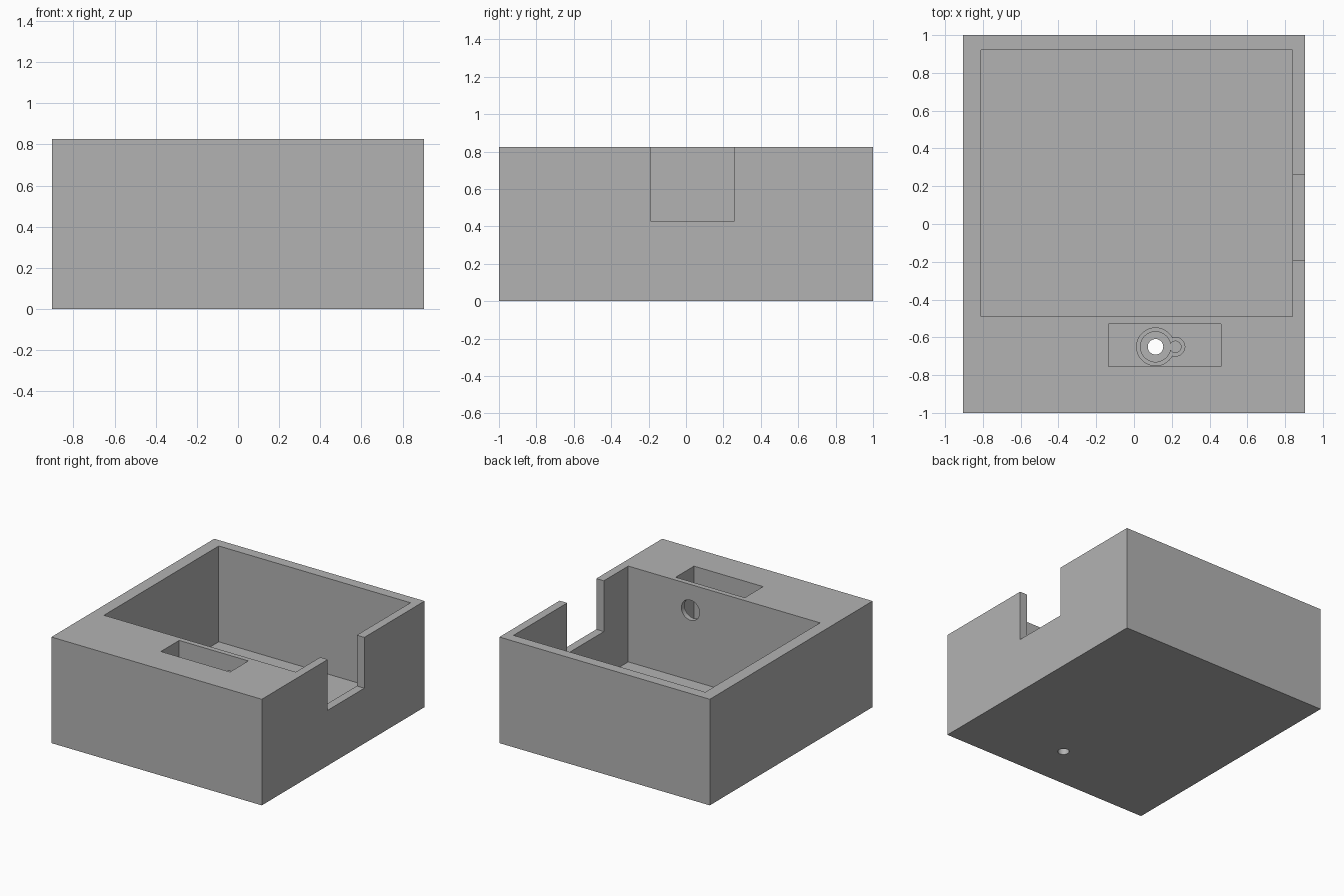
import bpy
import bmesh
import math

cube = bpy.data.objects.get("Cube")
if cube:
    bpy.data.objects.remove(cube, do_unlink=True)

TOP = 0.825
OVER = TOP + 0.1

grey = bpy.data.materials.new("matte grey")
grey.use_nodes = True
colour = (0.45, 0.45, 0.45, 1)
grey.diffuse_color = colour
grey.node_tree.nodes["Principled BSDF"].inputs["Base Color"].default_value = colour


def prism(name, outline, z0, z1):
    """Extrude an xy outline from z0 up to z1."""
    bm = bmesh.new()
    face = bm.faces.new([bm.verts.new((x, y, z0)) for x, y in outline])
    grown = bmesh.ops.extrude_face_region(bm, geom=[face])
    moved = [v for v in grown["geom"] if isinstance(v, bmesh.types.BMVert)]
    bmesh.ops.translate(bm, verts=moved, vec=(0, 0, z1 - z0))
    bmesh.ops.recalc_face_normals(bm, faces=bm.faces)
    mesh = bpy.data.meshes.new(name)
    bm.to_mesh(mesh)
    bm.free()
    mesh.materials.append(grey)
    ob = bpy.data.objects.new(name, mesh)
    bpy.context.collection.objects.link(ob)
    return ob


def box(name, x0, x1, y0, y1, z0, z1):
    return prism(name, [(x0, y0), (x1, y0), (x1, y1), (x0, y1)], z0, z1)


def arc(cx, cy, r, a0, a1, n):
    angles = [a0 + (a1 - a0) * i / n for i in range(n + 1)]
    return [(cx + r * math.cos(a), cy + r * math.sin(a)) for a in angles]


def keyhole(cx, cy, big, small, gap):
    """Outline of a large disc joined to a small disc on its +x side."""
    x = (gap ** 2 + big ** 2 - small ** 2) / (2 * gap)
    a = math.acos(x / big)
    b = math.acos((x - gap) / small)
    return (arc(cx, cy, big, a, 2 * math.pi - a, 40)
            + arc(cx + gap, cy, small, -b, b, 20))


def cut(target, cutter):
    cutter.hide_render = True
    mod = target.modifiers.new("cut", "BOOLEAN")
    mod.operation = "DIFFERENCE"
    mod.solver = "EXACT"
    mod.object = cutter
    bpy.context.view_layer.objects.active = target
    bpy.ops.object.modifier_apply(modifier=mod.name)
    bpy.data.objects.remove(cutter, do_unlink=True)


# Solid block
housing = box("housing", -0.905, 0.905, -1, 1, 0, TOP)

# Main compartment and the notch through its side wall
cut(housing, box("compartment", -0.81, 0.84, -0.49, 0.92, 0.08, OVER))
cut(housing, box("side_notch", 0.7, 1.0, -0.19, 0.26, 0.43, OVER))

# Narrow deep slot with a stepped keyhole recess and shaft hole
px, py = 0.114, -0.65
cut(housing, box("slot", -0.135, 0.46, -0.755, -0.53, 0.25, OVER))
cut(housing, prism("outer_recess", keyhole(px, py, 0.1, 0.05, 0.105), 0.17, 0.4))
cut(housing, prism("inner_recess", keyhole(px, py, 0.08, 0.03, 0.105), 0.1, 0.4))
cut(housing, prism("shaft_hole", arc(px, py, 0.041, 0, math.tau, 32)[:-1], -0.1, 0.4))

# Round cable opening between slot and compartment
cable = prism("cable_hole", arc(0, 0, 0.078, 0, math.tau, 40)[:-1], -0.1, 0.1)
cable.rotation_euler = (math.pi / 2, 0, 0)
cable.location = (0.305, -0.5, 0.625)
bpy.context.view_layer.update()
cut(housing, cable)

# Smooth the round walls, keep corners crisp
bpy.ops.object.select_all(action="DESELECT")
housing.select_set(True)
bpy.context.view_layer.objects.active = housing
bpy.ops.object.shade_smooth_by_angle(angle=math.radians(30))
